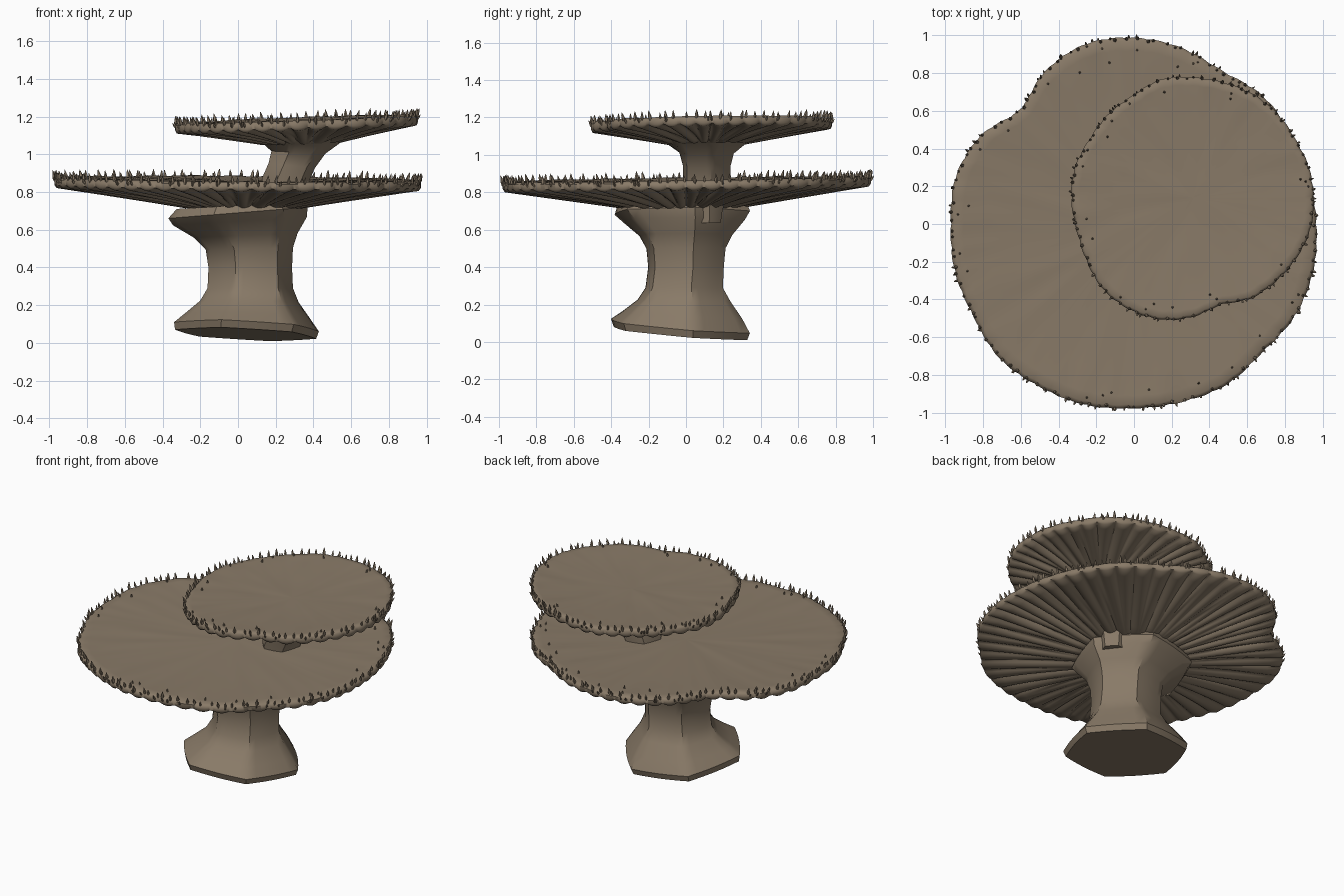
import bpy, bmesh, math, random
from mathutils import Vector, Matrix, noise

if "Cube" in bpy.data.objects:
    bpy.data.objects.remove(bpy.data.objects["Cube"])

random.seed(4)
TAU = 2 * math.pi

coral = bpy.data.materials.new("coral_brown")
coral.diffuse_color = (0.25, 0.195, 0.137, 1)
coral.use_nodes = True
coral.node_tree.nodes["Principled BSDF"].inputs["Base Color"].default_value = coral.diffuse_color


def finish(name, bm, angle=40):
    bmesh.ops.recalc_face_normals(bm, faces=bm.faces)
    mesh = bpy.data.meshes.new(name)
    bm.to_mesh(mesh)
    bm.free()
    mesh.materials.append(coral)
    ob = bpy.data.objects.new(name, mesh)
    bpy.context.collection.objects.link(ob)
    bpy.ops.object.select_all(action='DESELECT')
    ob.select_set(True)
    bpy.context.view_layer.objects.active = ob
    bpy.ops.object.shade_smooth_by_angle(angle=math.radians(angle))
    return ob


def skin(bm, rings):
    """Join closed rings of points with quads and cap both ends."""
    rows = [[bm.verts.new(p) for p in ring] for ring in rings]
    n = len(rows[0])
    for a, b in zip(rows, rows[1:]):
        for i in range(n):
            j = (i + 1) % n
            bm.faces.new((a[i], a[j], b[j], b[i]))
    bm.faces.new(rows[0])
    bm.faces.new(rows[-1])


def spline(vals, a):
    """Smooth closed interpolation of evenly spaced radii."""
    n = len(vals)
    f = (a % TAU) / TAU * n
    i = int(f)
    t = f - i
    p, q, r, s = (vals[(i + k) % n] for k in (-1, 0, 1, 2))
    return q + .5 * t * (r - p + t * (2*p - 5*q + 4*r - s + t * (3*(q - r) + s - p)))


def plate(name, radii, centre, z, tilt, hub, hub_z, hub_r, ribs):
    """Dished plate: smooth top, thin rim, branching ribs on the underside."""
    cx, cy = centre
    n = ribs * 10

    def place(x, y, h):
        return (x, y, h + tilt[0] * (x - cx) + tilt[1] * (y - cy))

    def ridge(a, count, shift):
        return abs(math.sin(count / 2 * a + 1.1 * math.sin(3 * a + shift))) ** .7

    def rim(a):
        return spline(radii, a) + .006 * (ridge(a, ribs, 0) - .6) - .003

    rings = []
    for f, dz in ((.01, -.016), (.2, -.016), (.4, -.014), (.6, -.011), (.8, -.006),
                  (.93, -.001), (.98, 0), (1, -.012), (1, -.038)):
        ring = []
        for i in range(n):
            a = TAU * i / n
            r = rim(a) * f
            x, y = cx + r * math.cos(a), cy + r * math.sin(a)
            bump = .005 * noise.noise((x * 9, y * 9, z)) if f < .99 else 0
            ring.append(place(x, y, z + dz + bump))
        rings.append(ring)
    steps = 9
    for k in range(steps + 1):
        t = k / steps
        ring = []
        for i in range(n):
            a = TAU * i / n
            r = rim(a) * .988
            ox, oy = cx + r * math.cos(a), cy + r * math.sin(a)
            ix, iy = hub[0] + hub_r * math.cos(a), hub[1] + hub_r * math.sin(a)
            w = ridge(a, ribs, 0) * (1 - t) + ridge(a, ribs // 2, 0) * t
            h = (z - .055) * (1 - t) + hub_z * t
            x, y = ox + (ix - ox) * t, oy + (iy - oy) * t
            groove = (.008 + .028 * math.sin(math.pi * min(1, .15 + t * .75))) * (1 - w)
            ring.append(place(x, y, h + groove))
        rings.append(ring)
    bm = bmesh.new()
    skin(bm, rings)
    finish(name, bm, 60)

    # Small pointed polyps along the rim, with a few strays further in
    bm = bmesh.new()
    count = int(TAU * radii[0] / .05)

    def spike(a, f, dz, lean, size):
        r = rim(a) * f
        x, y = cx + r * math.cos(a), cy + r * math.sin(a)
        axis = Vector((math.cos(a) * lean, math.sin(a) * lean, 1))
        axis += Vector((random.uniform(-.15, .15), random.uniform(-.15, .15), 0))
        rot = axis.to_track_quat('Z', 'Y').to_matrix().to_4x4()
        m = Matrix.Translation(place(x, y, z + dz)) @ rot
        skin(bm, [[m @ Vector((w * size * math.cos(TAU * i / 5),
                               w * size * math.sin(TAU * i / 5), h * size))
                   for i in range(5)]
                  for w, h in ((.005, -.012), (.009, .006), (.006, .02), (.001, .036))])

    for i in range(count):
        a = TAU * (i + random.uniform(-.3, .3)) / count
        spike(a, random.uniform(.985, 1.0), -.004, .2, random.uniform(.75, 1.2))
    for i in range(count // 2):
        a = random.uniform(0, TAU)
        spike(a, 1.0, -.02, .7, random.uniform(.6, .9))
    for i in range(count // 4):
        spike(random.uniform(0, TAU), random.uniform(.87, .97), -.008, 0, .75)
    finish(name + "_polyps", bm, 30)


def stem(name, rings, corner, squareness=.75, n=36):
    """Six-sided softened stalk; rings are x, y, z, rx, ry, slope x, slope y."""
    bm = bmesh.new()
    loops = []
    for cx, cy, z, rx, ry, sx, sy in rings:
        loop = []
        for i in range(n):
            a = TAU * i / n
            d = (a - math.radians(corner)) % (TAU / 6) - TAU / 12
            k = 1 + squareness * (math.cos(TAU / 12) / math.cos(d) - 1)
            x, y = rx * k * math.cos(a), ry * k * math.sin(a)
            loop.append((cx + x, cy + y, z + sx * x + sy * y))
        loops.append(loop)
    skin(bm, loops)
    finish(name, bm, 40)


# Stalks
stem("main_stem", [
    (.04, -.03, .046, .38, .38, -.05, -.085),
    (.045, -.03, .085, .39, .395, -.05, -.085),
    (.05, -.02, .145, .335, .34, -.03, -.05),
    (.06, -.01, .22, .265, .265, -.01, -.02),
    (.065, -.01, .29, .23, .22, 0, 0),
    (.065, 0, .40, .225, .215, 0, 0),
    (.06, 0, .50, .235, .225, .02, 0),
    (.04, 0, .57, .28, .265, .04, 0),
    (.01, -.01, .645, .36, .345, .06, 0),
    (.0, -.02, .69, .375, .385, .08, 0),
    (.0, -.02, .73, .33, .37, .06, 0)], 10)
stem("upper_stem", [
    (.25, .11, .635, .09, .08, 0, 0),
    (.25, .11, .70, .10, .09, 0, 0),
    (.25, .11, .86, .125, .135, -.1, 0),
    (.285, .11, .94, .125, .135, -.1, 0),
    (.32, .11, 1.01, .145, .155, -.05, 0),
    (.34, .11, 1.06, .21, .225, .02, 0),
    (.345, .11, 1.095, .26, .27, .03, 0)], 10)

# Plates
plate("lower_plate",
      [.97, .963, .963, .965, .94, .97, .99, .99, .94, .86, .94, .98,
       .975, .985, .985, 1.01, 1.0, .995, .98, .98, .985, .965, .985, .985],
      (0, 0), .87, (-.008, .016), (.02, 0), .712, .30, 56)
plate("upper_plate",
      [.645, .64, .63, .637, .638, .635, .64, .65, .63, .63, .63, .645,
       .645, .64, .655, .68, .683, .67, .635, .59, .62, .63, .64, .65],
      (.31, .14), 1.187, (.034, .014), (.34, .12), 1.055, .21, 40)
